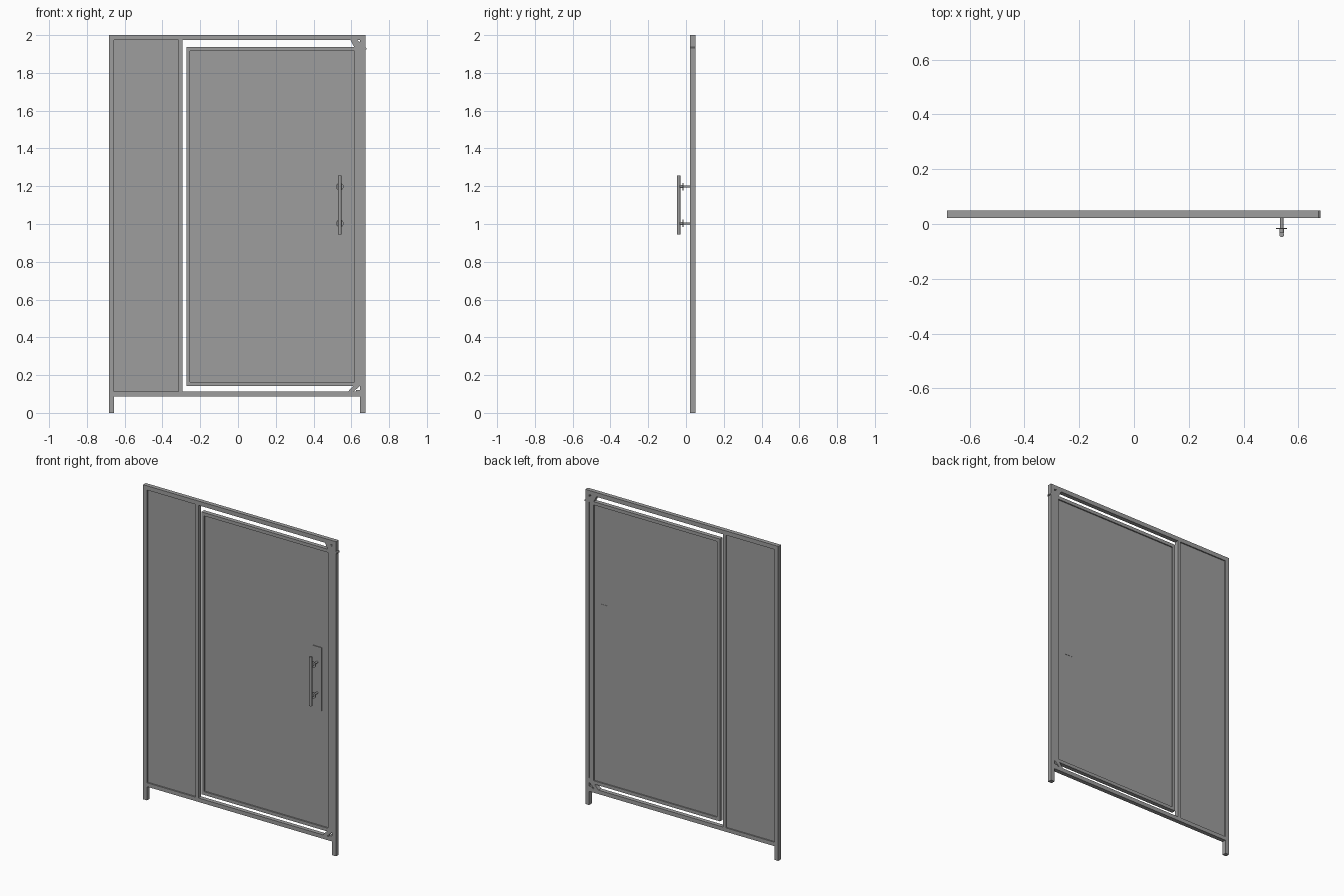
import bpy
import bmesh
import math
from mathutils import Vector

if "Cube" in bpy.data.objects:
    bpy.data.objects.remove(bpy.data.objects["Cube"])

GREY = (0.34, 0.34, 0.34, 1)
grey = bpy.data.materials.new("mid_grey")
grey.use_nodes = True
grey.diffuse_color = GREY
grey.node_tree.nodes["Principled BSDF"].inputs["Base Color"].default_value = GREY

FRONT, BACK = 0.022, 0.049


def finish(name, bm):
    bmesh.ops.recalc_face_normals(bm, faces=bm.faces)
    mesh = bpy.data.meshes.new(name)
    bm.to_mesh(mesh)
    bm.free()
    mesh.materials.append(grey)
    obj = bpy.data.objects.new(name, mesh)
    bpy.context.collection.objects.link(obj)
    return obj


def prism(name, points, y0=FRONT, y1=BACK):
    """Outline in x and z, extruded along y."""
    bm = bmesh.new()
    face = bm.faces.new([bm.verts.new((x, y0, z)) for x, z in points])
    ext = bmesh.ops.extrude_face_region(bm, geom=[face])
    verts = [v for v in ext["geom"] if isinstance(v, bmesh.types.BMVert)]
    bmesh.ops.translate(bm, verts=verts, vec=(0, y1 - y0, 0))
    return finish(name, bm)


def box(name, x0, x1, z0, z1, y0=FRONT, y1=BACK):
    return prism(name, [(x0, z0), (x1, z0), (x1, z1), (x0, z1)], y0, y1)


def rod(name, start, end, radius, sides=24):
    a, b = Vector(start), Vector(end)
    bm = bmesh.new()
    bmesh.ops.create_cone(bm, cap_ends=True, segments=sides, radius1=radius,
                          radius2=radius, depth=(b - a).length)
    turn = (b - a).to_track_quat("Z", "Y").to_matrix().to_4x4()
    bmesh.ops.transform(bm, matrix=turn, verts=bm.verts)
    bmesh.ops.translate(bm, verts=bm.verts, vec=(a + b) / 2)
    obj = finish(name, bm)
    bpy.ops.object.select_all(action="DESELECT")
    obj.select_set(True)
    bpy.context.view_layer.objects.active = obj
    bpy.ops.object.shade_smooth_by_angle(angle=math.radians(40))
    return obj


# Outer frame with legs
box("right_post", -0.683, -0.656, 0, 2)
box("left_post", 0.647, 0.674, 0, 2)
box("top_rail", -0.656, 0.647, 1.973, 2)
box("bottom_rail", -0.656, 0.647, 0.087, 0.112)
box("mullion", -0.314, -0.294, 0.112, 1.973)

# Fixed side panel
box("side_panel", -0.656, -0.314, 0.112, 1.973, 0.031, 0.041)

# Door leaf
box("door_free_stile", -0.273, -0.254, 0.142, 1.937)
box("door_hinge_stile", 0.616, 0.646, 0.142, 1.937)
box("door_top_rail", -0.254, 0.616, 1.916, 1.937)
box("door_bottom_rail", -0.254, 0.616, 0.142, 0.163)
box("door_panel", -0.254, 0.616, 0.163, 1.916, 0.031, 0.041)

# Corner hinges: slanted straps between leaf and frame
prism("top_hinge", [(0.595, 1.975), (0.615, 1.937), (0.65, 1.925),
                    (0.68, 1.925), (0.68, 1.932), (0.648, 1.96), (0.63, 1.975)])
prism("bottom_hinge", [(0.58, 0.11), (0.61, 0.11), (0.65, 0.148),
                       (0.65, 0.175), (0.63, 0.165)])
box("bottom_hinge_block", 0.625, 0.648, 0.112, 0.12)

# Pull handle with backing plate
HX = 0.539
box("handle_plate", HX - 0.031, HX + 0.031, 0.895, 1.296, 0.026, 0.0425)
rod("handle_bar", (HX, -0.039, 0.945), (HX, -0.039, 1.257), 0.009)
for label, z in (("lower", 1.003), ("upper", 1.198)):
    rod(label + "_handle_post", (HX, -0.039, z), (HX, 0.03, z), 0.006)
    rod(label + "_handle_collar", (HX, -0.032, z), (HX, -0.016, z), 0.008)
    rod(label + "_handle_disc", (HX, -0.018, z), (HX, -0.014, z), 0.02)
